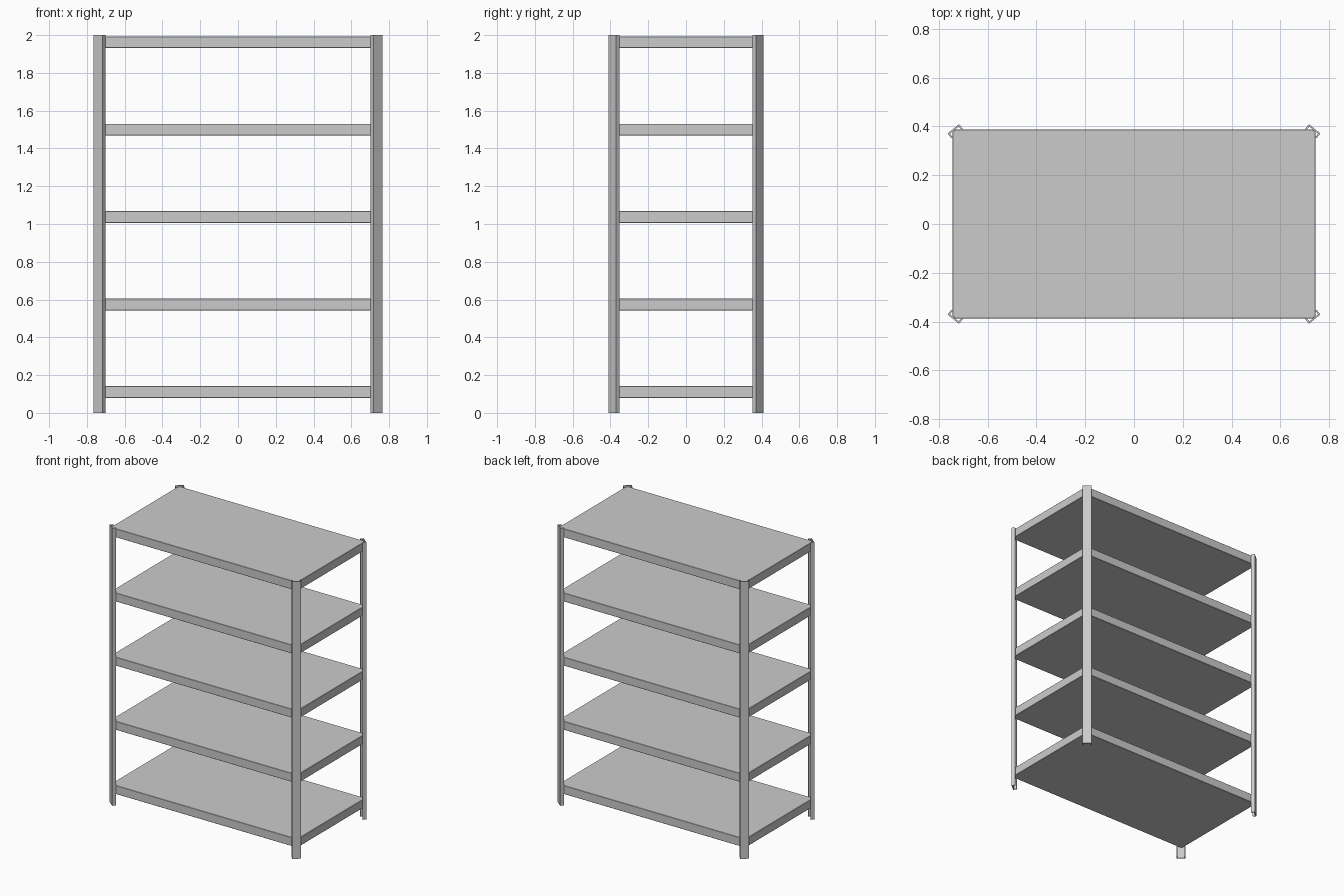
import bpy, bmesh
from mathutils import Vector

if "Cube" in bpy.data.objects:
    bpy.data.objects.remove(bpy.data.objects["Cube"])


def prism(name, outline, z0, z1, bevel=0.0):
    """Extrude a closed 2D outline from z0 to z1."""
    bm = bmesh.new()
    face = bm.faces.new([bm.verts.new((x, y, z0)) for x, y in outline])
    top = bmesh.ops.extrude_face_region(bm, geom=[face])
    verts = [v for v in top["geom"] if isinstance(v, bmesh.types.BMVert)]
    bmesh.ops.translate(bm, verts=verts, vec=(0, 0, z1 - z0))
    bmesh.ops.recalc_face_normals(bm, faces=bm.faces)
    mesh = bpy.data.meshes.new(name)
    bm.to_mesh(mesh)
    bm.free()
    obj = bpy.data.objects.new(name, mesh)
    bpy.context.collection.objects.link(obj)
    if bevel:
        mod = obj.modifiers.new("edge_bevel", "BEVEL")
        mod.width = bevel
        mod.segments = 1
    return obj


# Diagonal channel section, open toward the shelves
a, b = Vector((0.717, 0.409)), Vector((0.764, 0.371))
along = (b - a).normalized()
inward = Vector((along.y, -along.x))
depth, wall = 0.025, 0.007
section = [
    a, b, b + inward * depth,
    b + inward * depth - along * wall,
    b + inward * wall - along * wall,
    a + inward * wall + along * wall,
    a + inward * depth + along * wall,
    a + inward * depth,
]

# Four corner posts
for sx, side in ((-1, "left"), (1, "right")):
    for sy, end in ((-1, "front"), (1, "back")):
        prism(f"{end}_{side}_post", [(p.x * sx, p.y * sy) for p in section], 0, 2)

# Shelf outline with clipped corners that sit inside the posts
w, d, c = 0.744, 0.388, 0.012
outline = [(w, -d + c), (w, d - c), (w - c, d), (-w + c, d),
           (-w, d - c), (-w, -d + c), (-w + c, -d), (w - c, -d)]

# Five evenly spaced shelves
for i in range(5):
    z = 0.08 + i * 0.4628
    prism(f"shelf_{i + 1}", outline, z, z + 0.062, 0.002)
